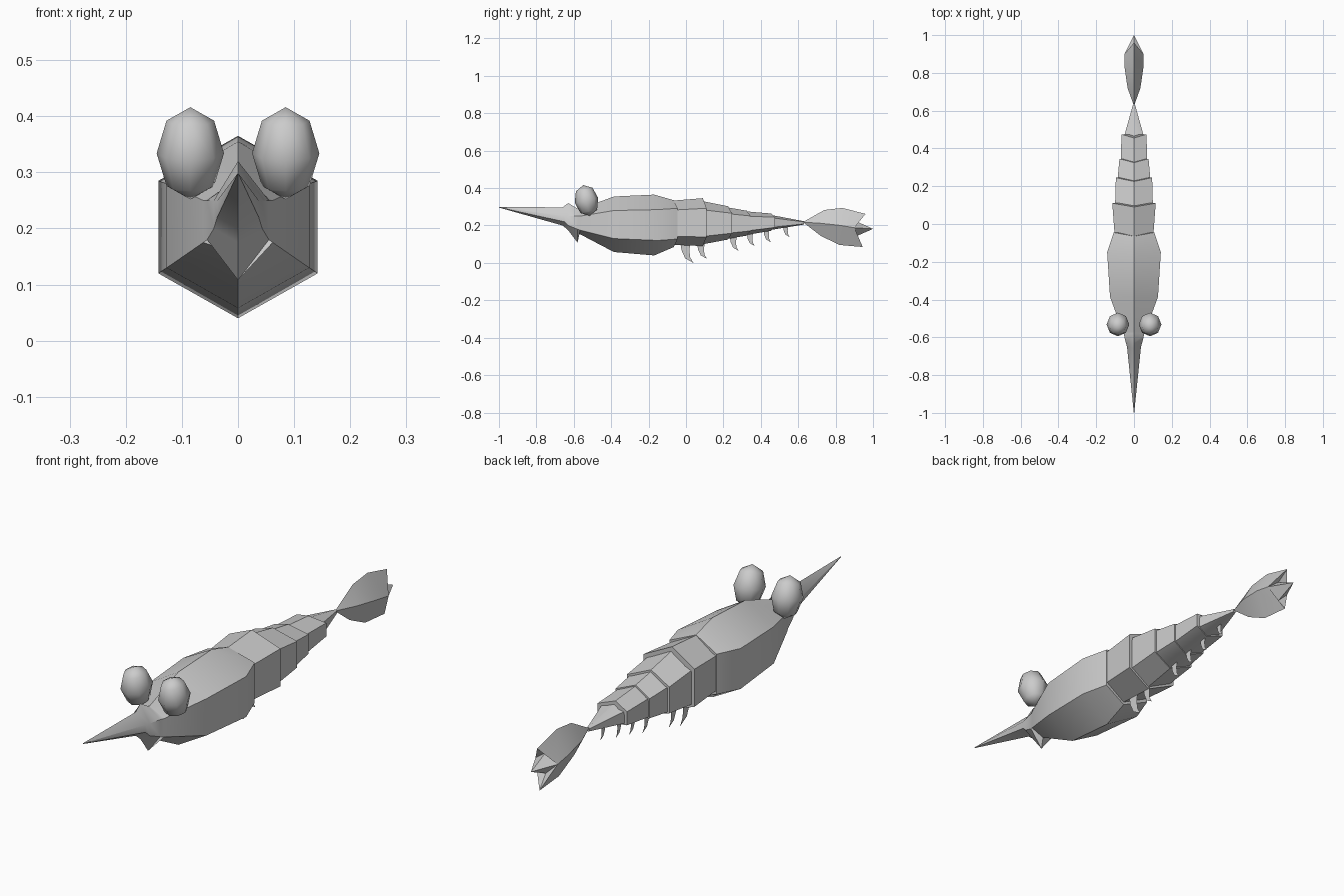
import bpy, bmesh, math

if "Cube" in bpy.data.objects:
    bpy.data.objects.remove(bpy.data.objects["Cube"])

grey = bpy.data.materials.new("shell grey")
grey.diffuse_color = (0.6, 0.6, 0.6, 1)
grey.use_nodes = True
grey.node_tree.nodes["Principled BSDF"].inputs["Base Color"].default_value = grey.diffuse_color


def finish(name, bm, angle=35):
    bmesh.ops.recalc_face_normals(bm, faces=bm.faces[:])
    me = bpy.data.meshes.new(name)
    bm.to_mesh(me)
    bm.free()
    me.materials.append(grey)
    ob = bpy.data.objects.new(name, me)
    bpy.context.collection.objects.link(ob)
    bpy.ops.object.select_all(action='DESELECT')
    ob.select_set(True)
    bpy.context.view_layer.objects.active = ob
    bpy.ops.object.shade_smooth_by_angle(angle=math.radians(angle))
    return ob


def loft(name, sections, angle=35):
    """Skin hexagonal rings: (ridge y, side y, half width, top, shoulder, hip, keel)."""
    bm = bmesh.new()
    rings = []
    for yr, ys, w, zt, zu, zl, zb in sections:
        pts = [(0, yr, zt), (w, ys, zu), (w, ys, zl), (0, yr, zb), (-w, ys, zl), (-w, ys, zu)]
        rings.append([bm.verts.new(p) for p in pts])
    for a, b in zip(rings, rings[1:]):
        for i in range(6):
            j = (i + 1) % 6
            bm.faces.new((a[i], a[j], b[j], b[i]))
    for r in (rings[0], rings[-1]):
        bm.faces.new(r)
    return finish(name, bm, angle)


# carapace with the pointed rostrum, crest and beak
loft("carapace", [
    (-1.0, -1.0, .001, .299, .298, .297, .296),
    (-.66, -.65, .037, .297, .25, .22, .20),
    (-.63, -.63, .043, .32, .25, .20, .175),
    (-.58, -.58, .055, .29, .25, .18, .108),
    (-.57, -.565, .062, .287, .25, .175, .155),
    (-.385, -.385, .127, .355, .28, .13, .058),
    (-.17, -.15, .142, .365, .285, .12, .04),
    (-.065, -.045, .107, .335, .292, .128, .085),
])

# overlapping tail segments, each flaring towards its rear edge
segments = [
    (-.07, .09, .103, .115, .333, .346, .097, .09),
    (.08, .225, .100, .096, .332, .303, .098, .125),
    (.215, .325, .087, .077, .298, .279, .127, .146),
    (.315, .455, .070, .066, .276, .264, .148, .172),
    (.445, .63, .052, .006, .258, .223, .175, .205),
]
for n, (y0, y1, w0, w1, t0, t1, b0, b1) in enumerate(segments):
    rings = []
    for y, w, t, b, in ((y0, w0, t0, b0), (y1, w1, t1, b1)):
        d = .02 if w > .01 else 0
        rings.append((y, y + d, w, t, t - (t - b) * .21, b + (t - b) * .19, b))
    loft(f"tail_segment_{n + 1}", rings)

# eyes: faceted eggs leaning forward
for side, x in (("left", -.085), ("right", .085)):
    bm = bmesh.new()
    bmesh.ops.create_uvsphere(bm, u_segments=8, v_segments=4, radius=1)
    bmesh.ops.scale(bm, verts=bm.verts[:], vec=(.060, .064, .084))
    ob = finish(f"eye_{side}", bm, 60)
    ob.location = (x, -.532, .334)
    ob.rotation_euler.x = math.radians(12)

# swimming legs: thin curved blades along the keel
legs = [(-.03, .105, .105), (.06, .10, .078), (.235, .135, .07),
        (.325, .155, .065), (.415, .17, .06), (.52, .19, .052)]
blade = [(0, 0), (.06, -.36), (.24, -.76), (.66, -1), (.5, -.72), (.46, -.36), (.5, 0)]
for n, (y, z, size) in enumerate(legs):
    bm = bmesh.new()
    bm.faces.new([bm.verts.new((0, y + p * size, z + q * size)) for p, q in blade])
    finish(f"leg_{n + 1}", bm)

# upright tail fan: three-tipped outline swelling to a ridge on each side
outline = [(.625, .218), (.74, .283), (.835, .294), (.96, .262), (.905, .225), (1.0, .182),
           (.905, .14), (.945, .085), (.82, .096), (.72, .145)]
ridge = [(.72, .034, .212), (.83, .05, .20), (.90, .05, .188)]
bm = bmesh.new()
rim = [bm.verts.new((0, y, z)) for y, z in outline]
for s in (-1, 1):
    a, b, c = [bm.verts.new((s * x, y, z)) for y, x, z in ridge]
    for f in ((rim[0], rim[1], a), (rim[1], rim[2], b, a), (rim[2], rim[3], c, b),
              (rim[3], rim[4], c), (rim[4], rim[5], c), (rim[5], rim[6], c),
              (rim[6], rim[7], c), (rim[7], rim[8], b, c), (rim[8], rim[9], a, b),
              (rim[9], rim[0], a)):
        bm.faces.new(f)
finish("tail_fan", bm, 40)
